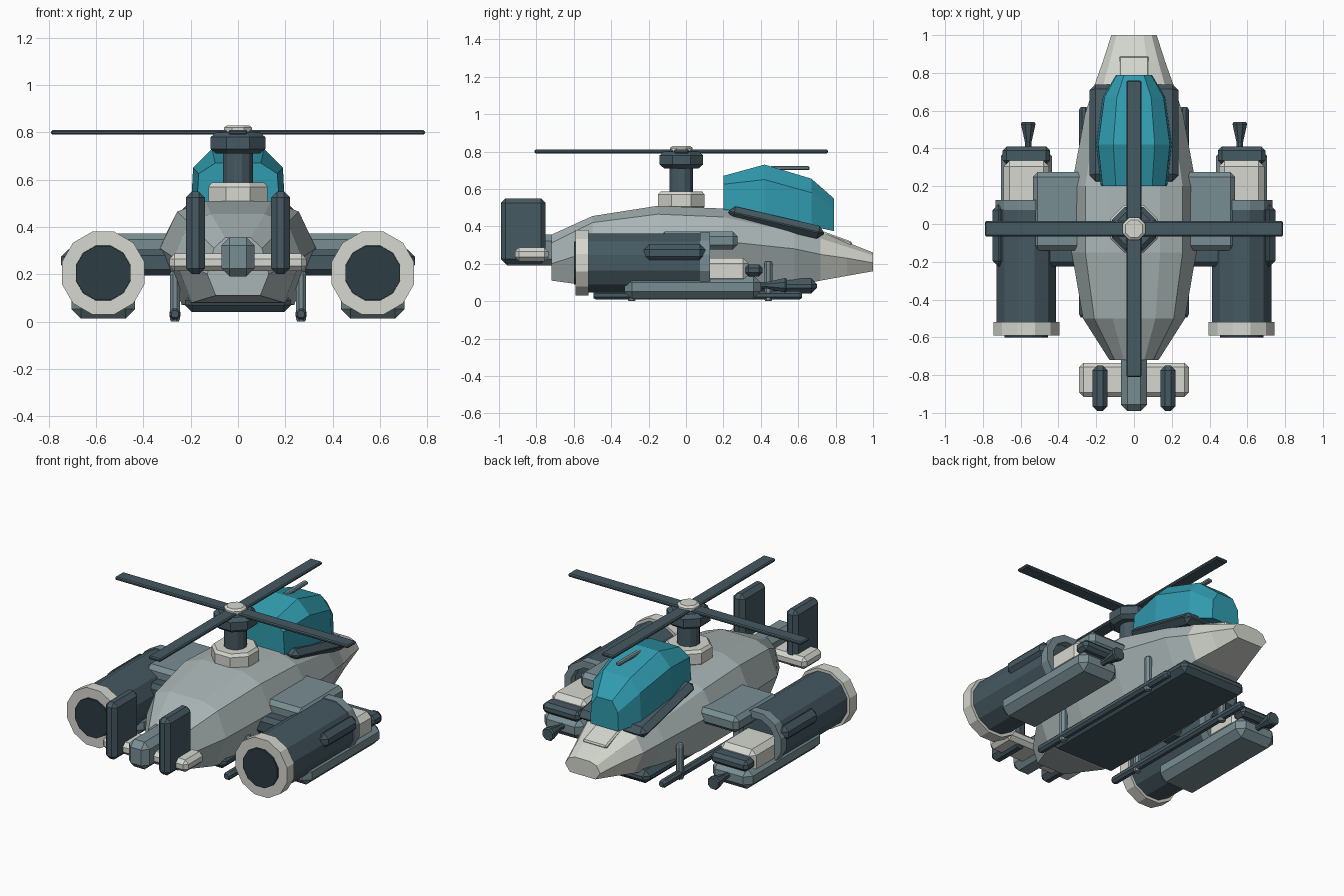
import bpy, bmesh
from math import radians, pi
from mathutils import Matrix, Vector

if "Cube" in bpy.data.objects:
    bpy.data.objects.remove(bpy.data.objects["Cube"])


def mat(name, r, g, b):
    m = bpy.data.materials.new(name)
    m.diffuse_color = (r, g, b, 1)
    m.use_nodes = True
    m.node_tree.nodes["Principled BSDF"].inputs["Base Color"].default_value = m.diffuse_color
    return m


HULL = mat("hull_grey", .40, .46, .46)
LIGHT = mat("pale_grey", .66, .68, .62)
SLATE = mat("slate", .19, .27, .29)
DARK = mat("dark_slate", .06, .10, .12)
BLACK = mat("deep_slate", .025, .045, .055)
TEAL = mat("teal_glass", .03, .33, .43)


def finish(bm, name, *mats):
    bmesh.ops.recalc_face_normals(bm, faces=bm.faces)
    me = bpy.data.meshes.new(name)
    bm.to_mesh(me)
    bm.free()
    for m in mats:
        me.materials.append(m)
    ob = bpy.data.objects.new(name, me)
    bpy.context.collection.objects.link(ob)
    return ob


def box(name, x, y, z, m, bevel=.02, tilt=0):
    """Chamfered box from (min, max) ranges, optionally pitched about x."""
    size = Vector((x[1] - x[0], y[1] - y[0], z[1] - z[0]))
    mid = Vector(((x[0] + x[1]) / 2, (y[0] + y[1]) / 2, (z[0] + z[1]) / 2))
    bm = bmesh.new()
    bmesh.ops.create_cube(bm, size=1)
    bmesh.ops.scale(bm, vec=size, verts=bm.verts)
    if bevel:
        bmesh.ops.bevel(bm, geom=bm.edges[:], offset=min(bevel, min(size) * .45),
                        segments=1, affect='EDGES')
    bmesh.ops.transform(bm, matrix=Matrix.Translation(mid) @ Matrix.Rotation(tilt, 4, 'X'),
                        verts=bm.verts)
    return finish(bm, name, m)


def lathe(name, profile, centre, m, sides=12, axis='Z', closed=False):
    """Spin (radius, height) points about an axis through centre."""
    bm = bmesh.new()
    rot = Matrix.Rotation(-pi / 2, 4, 'X') if axis == 'Y' else Matrix()
    rings = []
    for r, h in profile:
        ring = []
        for i in range(sides):
            p = Matrix.Rotation(2 * pi * (i + .5) / sides, 4, 'Z') @ Vector((r, 0, h))
            ring.append(bm.verts.new(Vector(centre) + rot @ p))
        rings.append(ring)
    skin(bm, rings, closed)
    return finish(bm, name, m)


def skin(bm, rings, closed=False):
    n = len(rings[0])
    pairs = list(zip(rings, rings[1:]))
    if closed:
        pairs.append((rings[-1], rings[0]))
    for a, b in pairs:
        for i in range(n):
            bm.faces.new((a[i], a[(i + 1) % n], b[(i + 1) % n], b[i]))
    if not closed:
        bm.faces.new(rings[0])
        bm.faces.new(rings[-1])


def loft(name, sections, widths, *mats, split=None):
    """Sections: y, half width, then heights; widths give x factor per height."""
    bm = bmesh.new()
    rings = []
    for y, w, *zs in sections:
        pts = [(w * f, z) for f, z in zip(widths, zs)]
        pts += [(-x, z) for x, z in reversed(pts)]
        rings.append([bm.verts.new((x, y, z)) for x, z in pts])
    skin(bm, rings)
    if split:
        for f in bm.faces:
            f.material_index = int(f.calc_center_median().y > split)
    return finish(bm, name, *mats)


# Fuselage with pale nose: y, half width, bottom, middle, shoulder, top
loft("fuselage", [
    (-.72, .13, .11, .20, .31, .355),
    (-.50, .27, .08, .27, .42, .455),
    (-.15, .33, .07, .31, .465, .51),
    (.20, .33, .07, .32, .45, .495),
    (.58, .26, .08, .28, .37, .42),
    (.72, .215, .11, .25, .335, .37),
    (.86, .165, .135, .23, .29, .315),
    (1.0, .12, .16, .205, .245, .26)],
    (.72, 1, .78, .42), HULL, LIGHT, split=.7)
box("nose_panel", (-.08, .08), (.70, .89), (.315, .35), LIGHT, .008, radians(-20))
box("belly_plate", (-.225, .225), (-.46, .70), (.04, .12), DARK, .03)

# Canopy and its frame
loft("canopy", [
    (.20, .175, .49, .625, .67),
    (.42, .20, .46, .65, .73),
    (.67, .165, .40, .58, .655),
    (.79, .095, .375, .49, .55)],
    (1, .95, .55), TEAL)
box("canopy_frame", (-.235, .235), (.22, .745), (.385, .455), DARK, .035, radians(-13))
box("canopy_rail", (-.015, .015), (.45, .66), (.70, .722), SLATE, .006)

# Rotor
C = -.025
lathe("rotor_base", [(.12, .49), (.135, .505), (.135, .57), (.12, .587)], (0, C, 0), LIGHT, 8)
lathe("rotor_mast", [(.065, .57), (.065, .73)], (0, C, 0), DARK, 12)
lathe("rotor_hub", [(.10, .71), (.125, .73), (.125, .78), (.10, .80)], (0, C, 0), DARK, 8)
lathe("rotor_cap", [(.065, .79), (.065, .82), (.05, .83)], (0, C, 0), LIGHT, 8)
box("rotor_blade_wide", (-.79, .79), (C - .04, C + .04), (.79, .81), DARK, .006)
box("rotor_blade_long", (-.04, .04), (C - .785, C + .785), (.79, .81), DARK, .006)

# Tail
box("tail_boom", (-.07, .07), (-.99, -.68), (.19, .357), SLATE, .035)
box("tail_plane", (-.29, .29), (-.915, -.735), (.213, .287), LIGHT, .022)


def span(s, a, b):
    return tuple(sorted((s * a, s * b)))


for s, side in ((1, "right"), (-1, "left")):
    ex = .57 * s
    ez = .205
    box(f"tail_fin_{side}", span(s, .14, .22), (-.99, -.75), (.20, .55), DARK, .025)

    # Engine pod
    lathe(f"engine_{side}", [(.163, -.55), (.163, .085)], (ex, 0, ez), DARK, 12, 'Y')
    lathe(f"exhaust_ring_{side}", [(.12, -.59), (.181, -.59), (.181, -.52), (.12, -.52)],
          (ex, 0, ez), LIGHT, 12, 'Y', True)
    lathe(f"exhaust_core_{side}", [(.119, -.60), (.119, -.50)], (ex, 0, ez), BLACK, 12, 'Y')
    lathe(f"intake_ring_{side}", [(.125, .075), (.168, .075), (.168, .128), (.125, .128)],
          (ex, 0, ez), SLATE, 12, 'Y', True)
    box(f"engine_panel_{side}", span(s, .68, .748), (-.225, .105), (.21, .305), DARK, .03)

    # Wing stub and cross brace
    box(f"wing_{side}", span(s, .22, .535), (-.14, .275), (.275, .372), SLATE, .025)
    box(f"wing_brace_{side}", span(s, .20, .50), (-.225, -.08), (.195, .305), DARK, .025)

    # Weapon pod under the engine
    box(f"pod_{side}", span(s, .435, .705), (-.33, .40), (.012, .14), SLATE, .04)
    box(f"pod_block_{side}", span(s, .45, .69), (.05, .335), (.09, .232), LIGHT, .03)
    box(f"pod_bar_{side}", span(s, .445, .695), (.315, .41), (.132, .197), DARK, .02)
    lathe(f"pod_muzzle_{side}", [(.018, .38), (.018, .43), (.042, .53), (.036, .54)],
          (ex - .01 * s, 0, .085), DARK, 8, 'Y')

    # Landing skid
    lathe(f"skid_{side}", [(.016, -.495), (.025, -.48), (.025, .605), (.016, .62)],
          (.267 * s, 0, .031), DARK, 8, 'Y')
    for y, end in ((.44, "front"), (-.29, "rear")):
        lathe(f"skid_strut_{end}_{side}", [(.018, 0), (.023, .01), (.023, .2), (.018, .212)],
              (.267 * s, y, 0), SLATE, 8)
